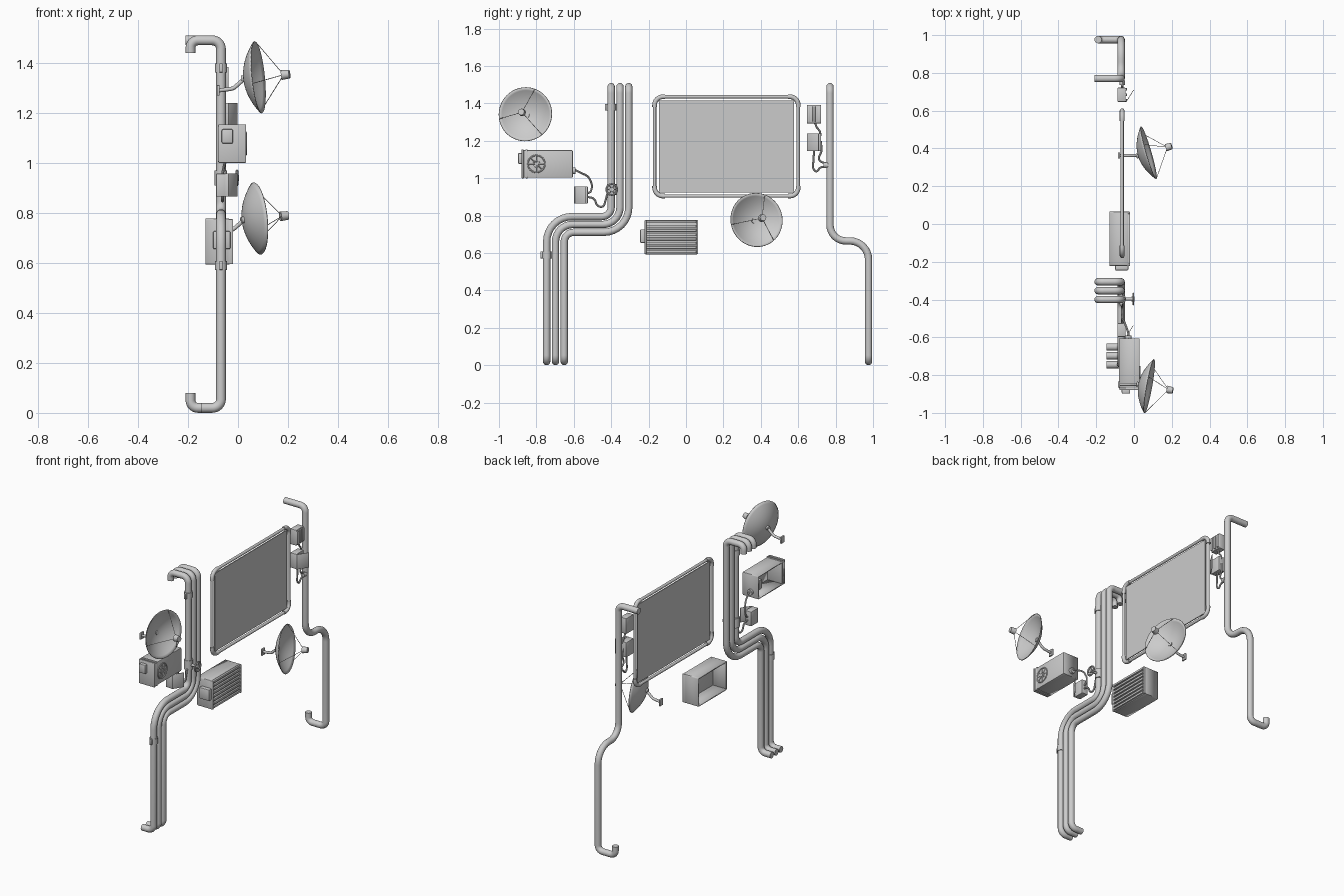
import bpy, bmesh, math
from mathutils import Vector, Matrix

if "Cube" in bpy.data.objects:
    bpy.data.objects.remove(bpy.data.objects["Cube"])

def finish(name, bm, smooth=True):
    me = bpy.data.meshes.new(name)
    bm.to_mesh(me)
    bm.free()
    if smooth:
        for p in me.polygons:
            p.use_smooth = True
        me.set_sharp_from_angle(angle=math.radians(35))
    ob = bpy.data.objects.new(name, me)
    bpy.context.collection.objects.link(ob)
    return ob

def box(name, x, y, z, bevel=0.004, open_back=0):
    """Box from (min, max) ranges; open_back = wall thickness of a shell open at -x."""
    bm = bmesh.new()
    bmesh.ops.create_cube(bm, size=1)
    for v in bm.verts:
        v.co = Vector([r[0] + (c + 0.5) * (r[1] - r[0]) for r, c in zip((x, y, z), v.co)])
    bm.normal_update()
    if bevel:
        es = [e for e in bm.edges if not (open_back and all(v.co.x < x[0] + 1e-5 for v in e.verts))]
        bmesh.ops.bevel(bm, geom=es, offset=bevel, segments=2, profile=0.5, affect='EDGES')
        bm.normal_update()
    if open_back:
        back = [f for f in bm.faces if f.normal.x < -0.9]
        bmesh.ops.delete(bm, geom=back, context='FACES')
    ob = finish(name, bm)
    if open_back:
        m = ob.modifiers.new("wall", 'SOLIDIFY')
        m.thickness = open_back
        m.offset = -1
    return ob

def cyl(name, a, b, r, seg=24, r2=None):
    a, b = Vector(a), Vector(b)
    bm = bmesh.new()
    bmesh.ops.create_cone(bm, cap_ends=True, segments=seg, radius1=r,
                          radius2=r if r2 is None else r2, depth=(b - a).length)
    q = (b - a).to_track_quat('Z', 'Y').to_matrix().to_4x4()
    bm.transform(Matrix.Translation((a + b) / 2) @ q)
    return finish(name, bm)

def tube(name, pts, r, bend=0.04, cyclic=False, res=4):
    """Round tube along a path with filleted corners; bend is one radius or one per corner."""
    P = [Vector(p) for p in pts]
    n, path = len(P), []
    for i, p in enumerate(P):
        d1, d2 = P[i - 1] - p, P[(i + 1) % n] - p
        h = d1.angle(d2) / 2
        if (not cyclic and i in (0, n - 1)) or h > 1.55:
            path.append(p)
            continue
        lim = 0.495 * min(d1.length, d2.length)
        if isinstance(bend, (list, tuple)):
            rad, lim = bend[i - 1], 9
        else:
            rad = bend
        d1.normalize()
        d2.normalize()
        t = min(rad / math.tan(h), lim)
        rad = t * math.tan(h)
        c = p + (d1 + d2).normalized() * rad / math.sin(h)
        u, w = (p + d1 * t - c).normalized(), (p + d2 * t - c).normalized()
        path += [c + u.slerp(w, k / 8) * rad for k in range(9)]
    cu = bpy.data.curves.new(name, 'CURVE')
    cu.dimensions = '3D'
    cu.bevel_depth, cu.bevel_resolution, cu.use_fill_caps = r, res, True
    s = cu.splines.new('POLY')
    s.points.add(len(path) - 1)
    for sp, co in zip(s.points, path):
        sp.co = (*co, 1)
    s.use_cyclic_u = cyclic
    tmp = bpy.data.objects.new(name + "_path", cu)
    bpy.context.collection.objects.link(tmp)
    dg = bpy.context.evaluated_depsgraph_get()
    me = bpy.data.meshes.new_from_object(tmp.evaluated_get(dg))
    bpy.data.objects.remove(tmp)
    bm = bmesh.new()
    bm.from_mesh(me)
    return finish(name, bm)

def ring(name, c, R, r):
    """Ring facing +x."""
    k = [(c[0], c[1] + R * math.cos(a), c[2] + R * math.sin(a))
         for a in [i * math.tau / 8 for i in range(8)]]
    return tube(name, k, r, R, True, 2)

# Pipes: a bundle of three with a concentric S bend, and a single one
PX, PR = -0.068, 0.0195
for i in range(3):
    o = 0.047 * i
    yl, yt, zm = -0.745 + o, -0.4 + o, 0.795 - 0.042 * i
    tube(f"bundle_pipe_{i + 1}",
         [(-0.145, yl, 0.02), (PX, yl, 0.02), (PX, yl, zm), (PX, yt, zm),
          (PX, yt, 1.49), (-0.19, yt, 1.49), (-0.19, yt, 1.44)],
         PR, [0.035, 0.135 - 0.042 * i, 0.05 + 0.042 * i, 0.035, 0.03], res=6)
tube("single_pipe", [(-0.21, 0.77, 1.49), (PX, 0.77, 1.49), (PX, 0.77, 0.665), (PX, 0.976, 0.665),
                     (PX, 0.976, 0.02), (-0.19, 0.976, 0.02), (-0.19, 0.976, 0.08)],
     PR, [0.035, 0.085, 0.1, 0.035, 0.03], res=6)

# Pipe clamps
for i, (y, z) in enumerate([(-0.4, 1.38), (-0.745, 0.59)]):
    cyl(f"clamp_band_{i}", (PX, y, z - 0.018), (PX, y, z + 0.018), 0.0235)
    box(f"clamp_ears_{i}", (PX - 0.006, PX + 0.006), (y - 0.034, y + 0.034), (z - 0.018, z + 0.018), 0.002)

# Valve with hand wheel
VY, VZ = -0.397, 0.94
cyl("valve_body", (PX, VY, VZ - 0.03), (PX, VY, VZ + 0.03), 0.025)
cyl("valve_stem", (PX, VY, VZ), (0.0, VY, VZ), 0.008, 16)
cyl("valve_hub", (-0.012, VY, VZ), (0.003, VY, VZ), 0.012, 16)
ring("valve_wheel", (-0.004, VY, VZ), 0.031, 0.005)
for i in range(3):
    a = i * math.pi / 3
    d = Vector((0, math.cos(a), math.sin(a))) * 0.03
    c = Vector((-0.004, VY, VZ))
    cyl(f"valve_spoke_{i}", c - d, c + d, 0.003, 8)

# Screen: flat panel in a tubular frame with corner sleeves
SX, y0, y1, z0, z1 = -0.063, -0.168, 0.6, 0.905, 1.436
tube("screen_frame", [(SX, y0, z0), (SX, y1, z0), (SX, y1, z1), (SX, y0, z1)], 0.009, 0.045, True)
box("screen_panel", (SX - 0.003, SX + 0.003), (-0.145, 0.577), (0.924, 1.417), 0)
for i, (y, sy, z, sz) in enumerate([(y0, 1, z0, 1), (y1, -1, z0, 1), (y1, -1, z1, -1), (y0, 1, z1, -1)]):
    tube(f"frame_corner_{i}", [(SX, y + sy * 0.055, z), (SX, y, z), (SX, y, z + sz * 0.055)], 0.0125, [0.045])
    cyl(f"panel_tie_{i}", (SX, y + sy * 0.012, z + sz * 0.012), (SX, y + sy * 0.04, z + sz * 0.04), 0.003, 8)

# Louvred unit, hollow at the back
box("louvre_unit_shell", (-0.13, -0.03), (-0.222, 0.065), (0.593, 0.777), 0.008, 0.01)
for i in range(8):
    z = 0.6 + i * 0.0228
    box(f"louvre_{i}", (-0.034, -0.02), (-0.212, 0.055), (z, z + 0.014), 0.003)
for i, y in enumerate((-0.222, 0.055)):
    box(f"louvre_side_{i}", (-0.04, -0.02), (y, y + 0.01), (0.595, 0.775), 0.003)
box("louvre_unit_side_box", (-0.1, -0.03), (-0.246, -0.215), (0.655, 0.727), 0.006)

# Fan unit, hollow at the back
box("fan_unit_shell", (-0.08, 0.03), (-0.872, -0.605), (1.003, 1.15), 0.006, 0.008)
for i, y in enumerate((-0.879, -0.858)):
    box(f"fan_unit_band_{i}", (-0.078, 0.032), (y, y + 0.012), (1.0, 1.154), 0.003)
box("fan_unit_side_box", (-0.065, -0.02), (-0.898, -0.87), (1.077, 1.135), 0.006)
box("fan_unit_inner_box", (-0.07, -0.02), (-0.66, -0.612), (1.05, 1.11), 0.004)
FC = Vector((0.031, -0.8, 1.077))
ring("fan_ring", FC, 0.049, 0.004)
ring("fan_inner_ring", FC, 0.018, 0.0025)
cyl("fan_hub", FC - Vector((0.01, 0, 0)), FC + Vector((0.004, 0, 0)), 0.009, 16)
for i in range(8):
    a = i * math.tau / 8
    cyl(f"fan_spoke_{i}", FC, FC + Vector((0, math.cos(a), math.sin(a))) * 0.049, 0.0022, 6)

# Junction boxes: two with an ajar door, one with slots
def junction(name, y, z, door=True):
    box(name, (-0.088, -0.045), y, z, 0.004)
    if door:
        d = box(name + "_door", (0, 0.003), (0, y[1] - y[0]), z, 0.001)
        d.location = (-0.043, y[0], 0)
        d.rotation_euler.z = -math.radians(32)
        box(name + "_hinge", (-0.05, -0.038), (y[0], y[0] + 0.005), z, 0.001)
    else:
        for k in range(3):
            c = y[0] + (y[1] - y[0]) * (0.12 + 0.38 * k)
            box(f"{name}_rib_{k}", (-0.05, -0.038), (c - 0.007, c + 0.007),
                (z[0] + 0.008, z[1] - 0.008), 0.002)

junction("left_junction_box", (-0.597, -0.525), (0.865, 0.957))
junction("right_lower_junction_box", (0.647, 0.722), (1.145, 1.24))
junction("right_upper_junction_box", (0.647, 0.722), (1.293, 1.392), False)

# Cables
CX = -0.062
cables = [
    [(-0.03, -0.61, 1.055), (-0.03, -0.575, 1.035), (-0.05, -0.52, 1.01), (CX, -0.5, 0.96), (CX, -0.51, 0.925), (CX, -0.53, 0.92)],
    [(CX, -0.53, 0.9), (CX, -0.49, 0.895), (CX, -0.475, 0.85), (CX, -0.44, 0.845), (CX, -0.42, 0.92), (CX, -0.4, 0.925)],
    [(CX, 0.69, 1.295), (CX, 0.7, 1.27), (CX, 0.718, 1.25), (CX, 0.718, 1.225)],
    [(CX, 0.685, 1.15), (CX, 0.678, 1.05), (CX, 0.7, 1.03), (CX, 0.715, 1.06), (CX, 0.77, 1.06)],
    [(CX, 0.72, 1.2), (CX, 0.727, 1.15), (CX, 0.705, 1.1), (CX, 0.735, 1.08), (CX, 0.77, 1.085)]]
for i, c in enumerate(cables):
    tube(f"cable_{i}", c, 0.0055, 0.06, res=2)
cyl("cable_socket", (-0.03, -0.61, 1.04), (-0.03, -0.59, 1.04), 0.018, 16)
cyl("pipe_cable_socket", (CX, 0.735, 1.07), (CX, 0.76, 1.07), 0.014, 16)

# Satellite dishes with feed, struts and wall arm
def dish(name, apex, normal):
    apex, n = Vector(apex), Vector(normal).normalized()
    M = Matrix.Translation(apex) @ n.to_track_quat('Z', 'Y').to_matrix().to_4x4()
    R, D, seg = 0.144, 0.056, 48
    bm = bmesh.new()
    prof = [bm.verts.new((R * k / 10, 0, D * (k / 10) ** 2)) for k in range(11)]
    es = [bm.edges.new(p) for p in zip(prof, prof[1:])]
    bmesh.ops.spin(bm, geom=prof + es, cent=(0, 0, 0), axis=(0, 0, 1), angle=math.tau, steps=seg)
    bmesh.ops.remove_doubles(bm, verts=bm.verts, dist=1e-5)
    bmesh.ops.recalc_face_normals(bm, faces=bm.faces)
    bm.transform(M)
    m = finish(name + "_reflector", bm).modifiers.new("thickness", 'SOLIDIFY')
    m.thickness, m.offset = 0.004, 0
    cyl(name + "_feed", M @ Vector((0, 0, 0.152)), M @ Vector((0, 0, 0.184)), 0.02, 20, 0.017)
    for i in range(3):
        a = math.radians(70 + 120 * i)
        cyl(f"{name}_strut_{i}", M @ Vector((R * math.cos(a), R * math.sin(a), D)),
            M @ Vector((0, 0, 0.16)), 0.0015, 6)
    cyl(name + "_hub", M @ Vector((0, 0, -0.012)), M @ Vector((0, 0, 0.008)), 0.013, 16)
    ax, ay, az = apex
    tube(name + "_arm", [apex, (ax - 0.045, ay, az - 0.04), (-0.075, ay, az - 0.047)], 0.008, 0.04)
    box(name + "_wall_plate", (-0.084, -0.074), (ay - 0.016, ay + 0.016), (az - 0.068, az - 0.026), 0.002)

dish("left_dish", (0.026, -0.849, 1.337), (1, -0.18, 0.1))
dish("right_dish", (0.024, 0.362, 0.772), (1, 0.29, 0.1))
